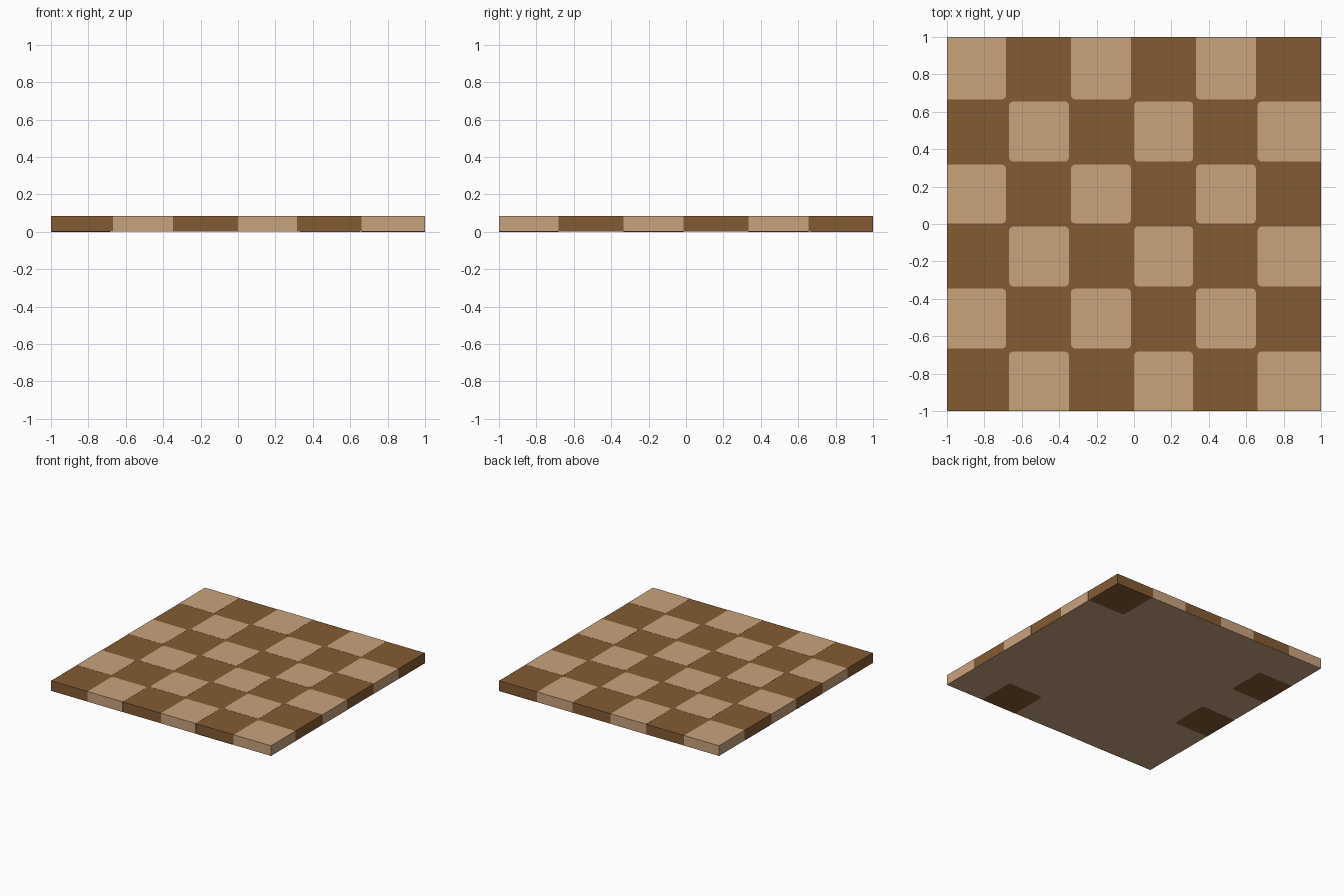
import bpy, bmesh, math

if "Cube" in bpy.data.objects:
    bpy.data.objects.remove(bpy.data.objects["Cube"])


def material(name, rgb):
    m = bpy.data.materials.new(name)
    m.diffuse_color = (*rgb, 1)
    m.use_nodes = True
    m.node_tree.nodes["Principled BSDF"].inputs["Base Color"].default_value = m.diffuse_color
    return m


LIGHT = material("light wood", (0.584, 0.366, 0.205))
DARK = material("dark wood", (0.227, 0.105, 0.033))

TOP = 0.085
# Spans of the six columns and rows; narrow dark gaps run between them
COLS = [(-1, -0.684), (-0.668, -0.348), (-0.337, -0.016),
        (0, 0.316), (0.332, 0.652), (0.661, 1)]
ROWS = [(0.666, 1), (0.334, 0.655), (0.003, 0.318),
        (-0.334, -0.013), (-0.666, -0.345), (-1, -0.682)]
RADIUS = 0.022


def outline(x0, x1, y0, y1, r):
    """Rectangle with rounded corners; corners on the board's rim stay square."""
    pts = []
    for i, (sx, sy) in enumerate([(1, 1), (-1, 1), (-1, -1), (1, -1)]):
        x, y = (x1 if sx > 0 else x0), (y1 if sy > 0 else y0)
        if r == 0 or max(abs(x), abs(y)) > 0.99:
            pts.append((x, y))
            continue
        for k in range(4):
            a = math.radians(90 * i + 30 * k)
            pts.append((x - sx * r + r * math.cos(a), y - sy * r + r * math.sin(a)))
    return pts


def prisms(name, rects, z0, z1, mat, r=0):
    bm = bmesh.new()
    for rect in rects:
        pts = outline(*rect, r)
        lo = [bm.verts.new((x, y, z0)) for x, y in pts]
        hi = [bm.verts.new((x, y, z1)) for x, y in pts]
        bm.faces.new(hi)
        bm.faces.new(lo[::-1])
        n = len(pts)
        for i in range(n):
            j = (i + 1) % n
            bm.faces.new((lo[i], lo[j], hi[j], hi[i]))
    me = bpy.data.meshes.new(name)
    bm.to_mesh(me)
    bm.free()
    me.materials.append(mat)
    ob = bpy.data.objects.new(name, me)
    bpy.context.collection.objects.link(ob)
    return ob


# Dark body, a hair inside the light tiles
B = 0.999
prisms("dark_board", [(-B, B, -B, B)], 0.002, TOP - 0.001, DARK)

# Light tiles in a checker pattern, running down the full thickness
tiles = [(*COLS[c], *ROWS[r]) for r in range(6) for c in range(6) if (r + c) % 2 == 0]
prisms("light_tiles", tiles, 0.001, TOP, LIGHT, RADIUS)

# Light underside
U = 0.998
prisms("light_underside", [(-U, U, -U, U)], 0.0006, 0.004, LIGHT)

# Four dark tiles that reach through the underside
feet = [(*COLS[c], *ROWS[r]) for c, r in [(5, 0), (4, 5), (0, 1), (0, 3)]]
prisms("dark_underside_tiles", feet, 0.0, 0.006, DARK, RADIUS)
